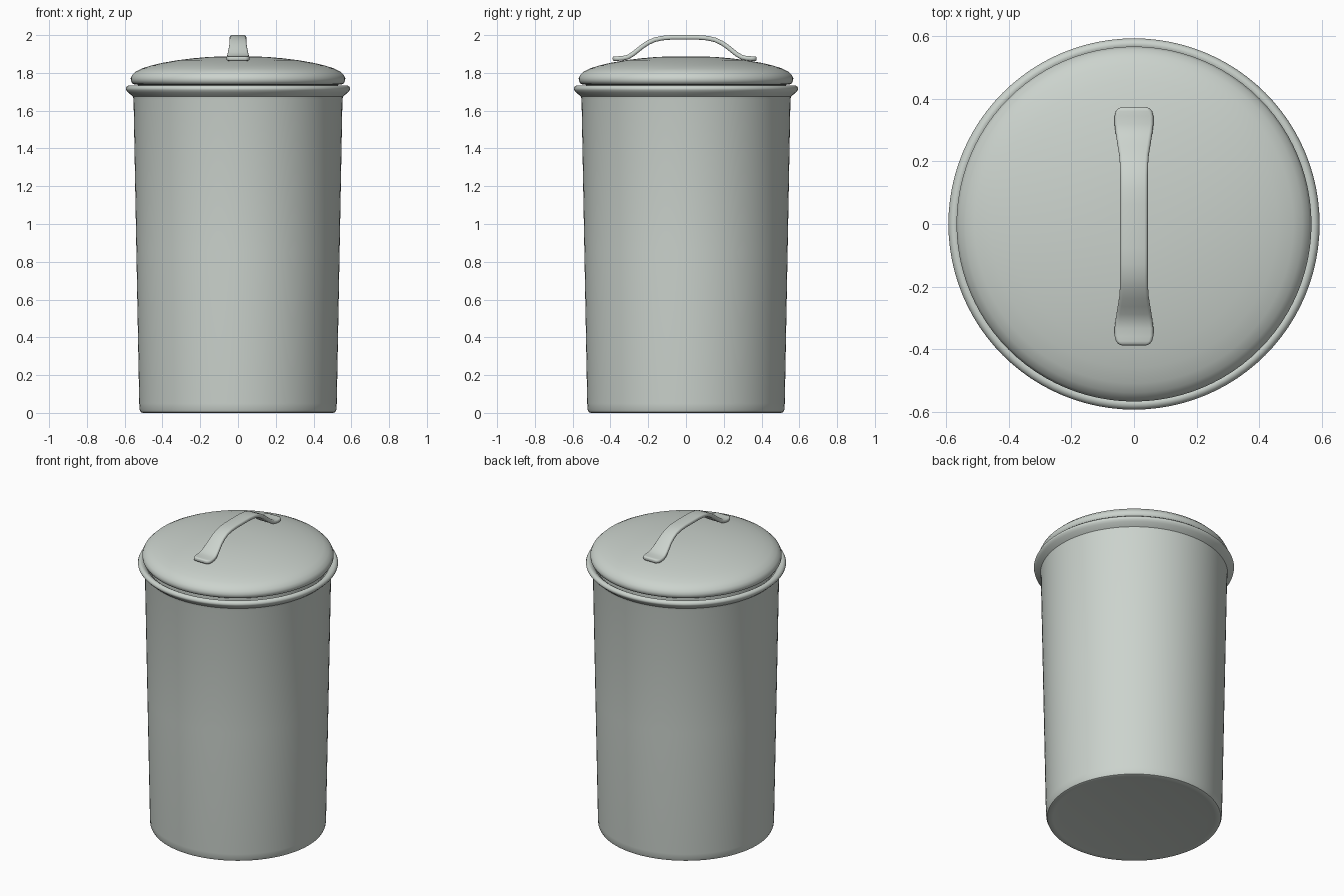
import bpy, bmesh, math

if "Cube" in bpy.data.objects:
    bpy.data.objects.remove(bpy.data.objects["Cube"])

paint = bpy.data.materials.new("pale_grey_green")
paint.diffuse_color = (0.60, 0.65, 0.61, 1)
paint.use_nodes = True
paint.node_tree.nodes["Principled BSDF"].inputs["Base Color"].default_value = paint.diffuse_color


def finish(name, bm, angle=40):
    bmesh.ops.remove_doubles(bm, verts=bm.verts, dist=1e-5)
    bmesh.ops.recalc_face_normals(bm, faces=bm.faces)
    mesh = bpy.data.meshes.new(name)
    bm.to_mesh(mesh)
    bm.free()
    ob = bpy.data.objects.new(name, mesh)
    bpy.context.collection.objects.link(ob)
    mesh.materials.append(paint)
    bpy.ops.object.select_all(action='DESELECT')
    ob.select_set(True)
    bpy.context.view_layer.objects.active = ob
    bpy.ops.object.shade_smooth_by_angle(angle=math.radians(angle))
    return ob


def lathe(name, profile, steps=96):
    bm = bmesh.new()
    vs = [bm.verts.new((r, 0, z)) for r, z in profile]
    es = [bm.edges.new(p) for p in zip(vs, vs[1:])]
    bmesh.ops.spin(bm, geom=vs + es, axis=(0, 0, 1), cent=(0, 0, 0),
                   angle=math.tau, steps=steps, use_merge=True)
    return finish(name, bm)


# Tapered bin with rolled rim and hollow inside
lathe("bin_body", [
    (0, 0.008), (0.44, 0.008), (0.48, 0.002), (0.505, 0), (0.515, 0.004), (0.521, 0.018),
    (0.523, 0.05), (0.538, 0.85), (0.553, 1.66), (0.556, 1.675), (0.566, 1.683),
    (0.582, 1.697), (0.592, 1.709), (0.594, 1.717), (0.590, 1.726), (0.582, 1.733),
    (0.572, 1.734), (0.560, 1.728), (0.545, 1.715), (0.538, 1.69),
    (0.523, 0.85), (0.508, 0.05), (0.49, 0.03), (0, 0.03)])

# Domed lid with rounded edge and a plug that sits inside the rim
lathe("lid", [
    (0, 1.888), (0.08, 1.8875), (0.16, 1.884), (0.24, 1.877), (0.32, 1.867),
    (0.40, 1.853), (0.46, 1.839), (0.51, 1.823), (0.54, 1.808), (0.56, 1.789),
    (0.568, 1.772), (0.567, 1.757), (0.560, 1.745), (0.548, 1.739), (0.53, 1.737),
    (0.53, 1.70), (0.51, 1.70), (0.51, 1.76), (0.40, 1.825), (0.2, 1.86), (0, 1.866)])

# Strap handle: centre line (y, z, half width) for one half, then mirrored
half = [(0.381, 1.876, 0.040), (0.377, 1.876, 0.050), (0.368, 1.876, 0.058),
        (0.352, 1.876, 0.062), (0.325, 1.878, 0.062), (0.300, 1.884, 0.059),
        (0.275, 1.899, 0.055), (0.250, 1.919, 0.051), (0.225, 1.939, 0.047),
        (0.195, 1.959, 0.045), (0.160, 1.975, 0.044), (0.120, 1.984, 0.044),
        (0.070, 1.988, 0.044), (0, 1.988, 0.044)]
path = [(-y, z, w) for y, z, w in half] + half[-2::-1]

bm = bmesh.new()
rings = []
for i, (y, z, w) in enumerate(path):
    a, b = path[max(i - 1, 0)], path[min(i + 1, len(path) - 1)]
    ty, tz = b[0] - a[0], b[1] - a[1]
    n = math.hypot(ty, tz)
    ny, nz = -tz / n, ty / n
    t = 0.006 if i in (0, len(path) - 1) else 0.012
    ring = []
    # Rounded-rectangle cross-section
    r = t * 0.85
    for sx, sz, start in ((1, 1, 0), (-1, 1, 90), (-1, -1, 180), (1, -1, 270)):
        for k in range(4):
            ang = math.radians(start + 30 * k)
            u = sx * (w - r) + r * math.cos(ang)
            v = sz * (t - r) + r * math.sin(ang)
            ring.append(bm.verts.new((u, y - 0.007 + ny * v, z + nz * v)))
    rings.append(ring)
for p, q in zip(rings, rings[1:]):
    for k in range(16):
        bm.faces.new((p[k], p[(k + 1) % 16], q[(k + 1) % 16], q[k]))
bm.faces.new(rings[0])
bm.faces.new(rings[-1])
finish("lid_handle", bm, 60)
